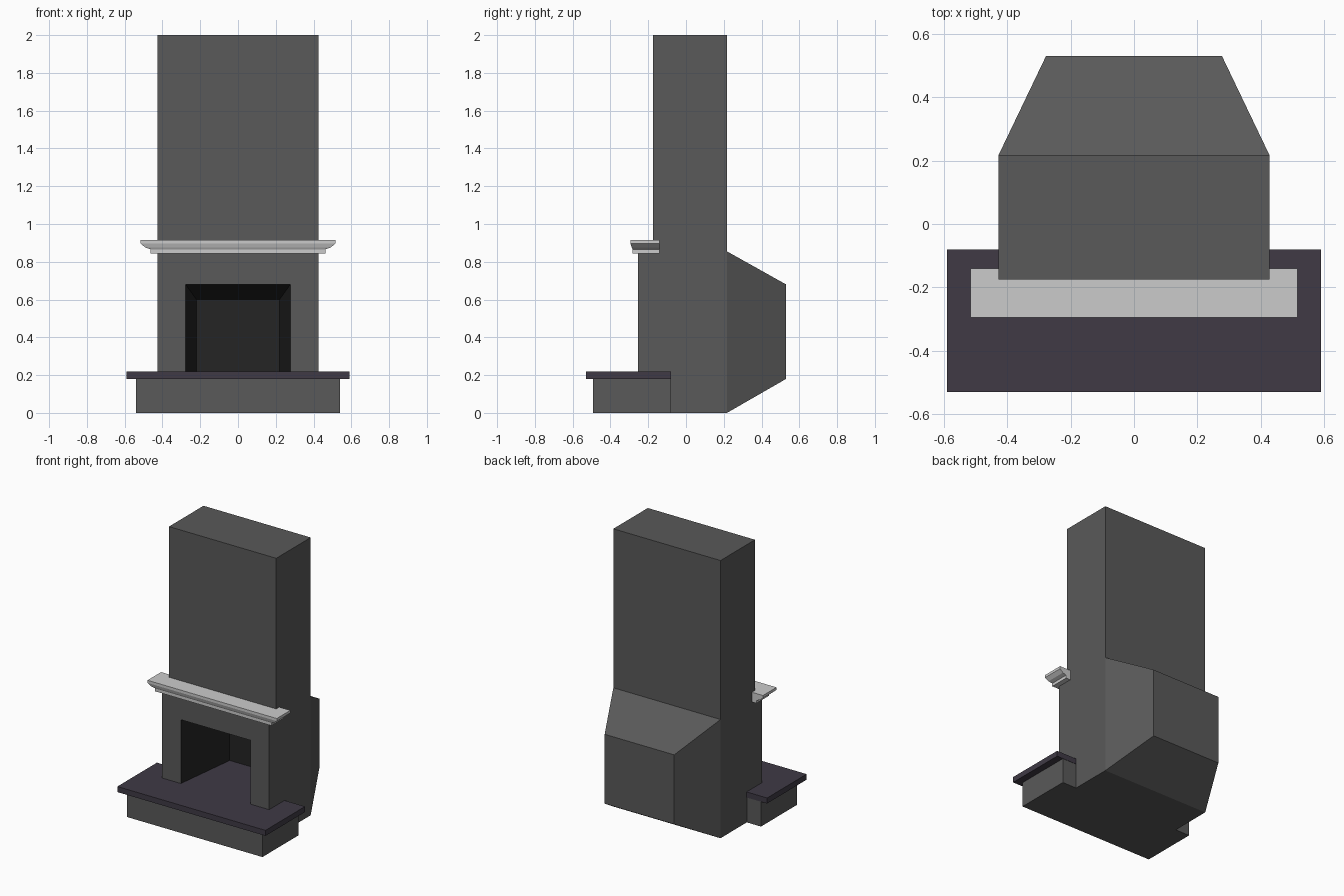
import bpy, bmesh

if "Cube" in bpy.data.objects:
    bpy.data.objects.remove(bpy.data.objects["Cube"])


def material(name, r, g, b):
    m = bpy.data.materials.new(name)
    m.diffuse_color = (r, g, b, 1)
    m.use_nodes = True
    m.node_tree.nodes["Principled BSDF"].inputs["Base Color"].default_value = m.diffuse_color
    return m


stone = material("dark_stone", 0.10, 0.10, 0.10)
slate = material("slate", 0.05, 0.042, 0.06)
soot = material("soot", 0.018, 0.018, 0.018)


def finish(bm, name, mat=None):
    bmesh.ops.recalc_face_normals(bm, faces=bm.faces[:])
    me = bpy.data.meshes.new(name)
    bm.to_mesh(me)
    bm.free()
    ob = bpy.data.objects.new(name, me)
    bpy.context.collection.objects.link(ob)
    if mat:
        me.materials.append(mat)
    return ob


def loft(rings):
    """Join closed rings of equal length and cap both ends."""
    bm = bmesh.new()
    loops = [[bm.verts.new(p) for p in ring] for ring in rings]
    n = len(loops[0])
    for a, b in zip(loops, loops[1:]):
        for i in range(n):
            j = (i + 1) % n
            bm.faces.new((a[i], a[j], b[j], b[i]))
    bm.faces.new(loops[0])
    bm.faces.new(loops[-1])
    return bm


def rect_xy(hx, y0, y1, z):
    return [(-hx, y0, z), (hx, y0, z), (hx, y1, z), (-hx, y1, z)]


def rect_xz(hx, z0, z1, y):
    return [(-hx, y, z0), (hx, y, z0), (hx, y, z1), (-hx, y, z1)]


# Chimney breast: side profile swept across the width
W = 0.427
profile = [(-0.255, 0), (0.217, 0), (0.217, 0.855), (0.217, 2),
           (-0.175, 2), (-0.175, 0.88), (-0.255, 0.88)]
bm = loft([[(x, y, z) for y, z in profile] for x in (-W, W)])

# Tapered firebox housing pushed out of the lower back face
back = next(f for f in bm.faces if len(f.verts) == 4
            and all(abs(v.co.y - 0.217) < 1e-4 and v.co.z < 0.9 for v in f.verts))
ext = bmesh.ops.extrude_discrete_faces(bm, faces=[back])["faces"][0]
for v in ext.verts:
    v.co = (0.277 if v.co.x > 0 else -0.277, 0.53, 0.68 if v.co.z > 0.4 else 0.18)
breast = finish(bm, "chimney_breast", stone)

# Splayed firebox opening
cutter = finish(loft([rect_xz(0.2824, 0.18, 0.6876, -0.30),
                      rect_xz(0.22, 0.18, 0.60, 0.22)]), "firebox_cutter", soot)
cutter.hide_render = True
mod = breast.modifiers.new("firebox", 'BOOLEAN')
mod.operation = 'DIFFERENCE'
mod.solver = 'EXACT'
mod.material_mode = 'TRANSFER'
mod.object = cutter
bpy.context.view_layer.objects.active = breast
bpy.ops.object.modifier_apply(modifier=mod.name)
bpy.data.objects.remove(cutter)

# Hearth base
finish(loft([rect_xy(0.54, -0.493, -0.082, z) for z in (0, 0.18)]), "hearth_base", stone)

# Hearth slab with a tongue that floors the firebox
half = [(0.59, -0.53), (0.59, -0.08), (0.256, -0.08), (0.22, 0.22)]
outline = half + [(-x, y) for x, y in reversed(half)]
finish(loft([[(x, y, z) for x, y in outline] for z in (0.18, 0.22)]), "hearth_slab", slate)

# Mantel shelf with flared moulding
finish(loft([rect_xy(hx, y, -0.14, z) for hx, y, z in
             [(0.463, -0.282, 0.845), (0.463, -0.282, 0.866), (0.49, -0.287, 0.875),
              (0.515, -0.294, 0.896), (0.515, -0.294, 0.915)]]), "mantel_shelf")
